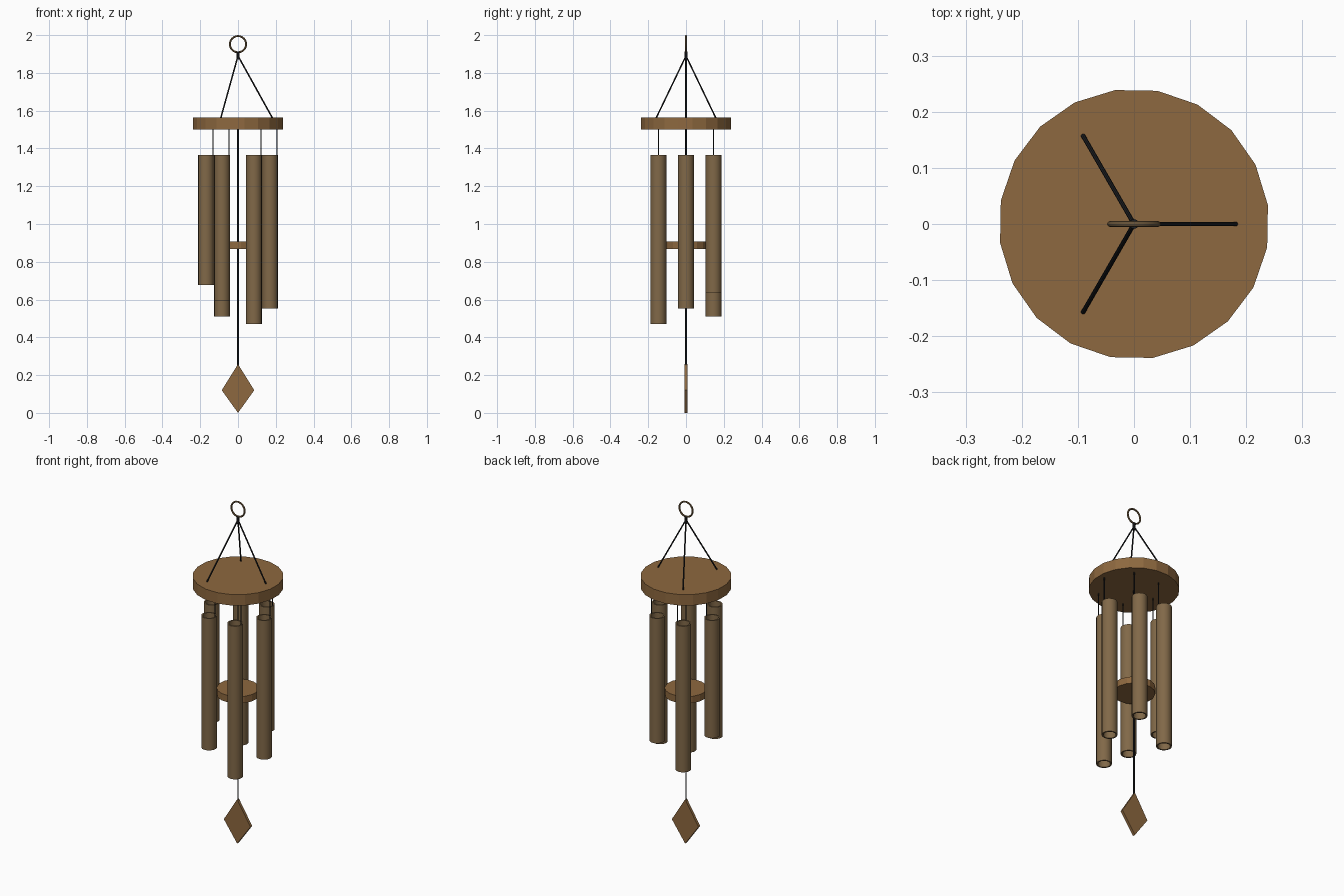
import bpy, bmesh, math
from mathutils import Vector

if "Cube" in bpy.data.objects:
    bpy.data.objects.remove(bpy.data.objects["Cube"])


def material(name, rgb):
    m = bpy.data.materials.new(name)
    m.diffuse_color = (*rgb, 1)
    m.use_nodes = True
    m.node_tree.nodes["Principled BSDF"].inputs["Base Color"].default_value = m.diffuse_color
    return m


WOOD = material("wood", (0.27, 0.14, 0.05))
BRONZE = material("bronze", (0.22, 0.14, 0.065))
CORD = material("cord", (0.012, 0.013, 0.015))


def finish(name, mat, smooth=False):
    ob = bpy.context.object
    ob.name = name
    ob.data.materials.append(mat)
    if smooth:
        bpy.ops.object.shade_smooth_by_angle(angle=math.radians(40))
    return ob


def disc(name, r, z0, z1, sides, turn):
    # turn = angle of the first corner measured from +x
    bpy.ops.mesh.primitive_cylinder_add(vertices=sides, radius=r, depth=z1 - z0,
                                        location=(0, 0, (z0 + z1) / 2),
                                        rotation=(0, 0, turn - math.pi / 2))
    return finish(name, WOOD)


def cord(name, a, b, r=0.004):
    a, b = Vector(a), Vector(b)
    d = b - a
    bpy.ops.mesh.primitive_cylinder_add(vertices=8, radius=r, depth=d.length, location=(a + b) / 2,
                                        rotation=d.to_track_quat('Z', 'Y').to_euler())
    return finish(name, CORD, True)


def tube(name, x, y, z0, z1, r_out=0.042, r_in=0.034, n=16):
    # closed loop profile (outer wall, rim, inner wall, rim) swept round the axis
    bm = bmesh.new()
    profile = [(r_out, z0), (r_out, z1), (r_in, z1), (r_in, z0)]
    rings = [[bm.verts.new((r * math.cos(math.tau * i / n), r * math.sin(math.tau * i / n), z))
              for i in range(n)] for r, z in profile]
    for k in range(4):
        a, b = rings[k], rings[(k + 1) % 4]
        for i in range(n):
            j = (i + 1) % n
            bm.faces.new((a[i], a[j], b[j], b[i]))
    bmesh.ops.recalc_face_normals(bm, faces=bm.faces)
    me = bpy.data.meshes.new(name)
    bm.to_mesh(me)
    bm.free()
    ob = bpy.data.objects.new(name, me)
    bpy.context.collection.objects.link(ob)
    ob.location = (x, y, 0)
    bpy.ops.object.select_all(action='DESELECT')
    ob.select_set(True)
    bpy.context.view_layer.objects.active = ob
    return finish(name, BRONZE, True)


# hanging ring and knot
bpy.ops.mesh.primitive_torus_add(major_radius=0.043, minor_radius=0.005, major_segments=24,
                                 minor_segments=8, location=(0, 0, 1.952),
                                 rotation=(math.pi / 2, 0, 0))
finish("hanging_ring", BRONZE, True)
cord("knot", (0, 0, 1.87), (0, 0, 1.912), 0.009)

# top plate and its three support cords
disc("top_plate", 0.241, 1.50, 1.564, 20, math.radians(8))
for i in range(3):
    a = math.tau * i / 3
    cord(f"support_cord_{i + 1}", (0.183 * math.cos(a), 0.183 * math.sin(a), 1.56), (0, 0, 1.89))

# six chime tubes, each hung by a string at its +x wall
TOP = 1.365
for i, bottom in enumerate((0.552, 0.635, 0.511, 0.677, 0.594, 0.47)):
    a = math.tau * i / 6
    x, y = 0.169 * math.cos(a), 0.169 * math.sin(a)
    tube(f"chime_tube_{i + 1}", x, y, bottom, TOP)
    cord(f"tube_string_{i + 1}", (x + 0.037, y, TOP - 0.005), (x + 0.037, y, 1.505), 0.003)

# striker disc on the central cord
cord("central_cord", (0, 0, 0.25), (0, 0, 1.505))
disc("striker", 0.113, 0.868, 0.908, 16, math.radians(8))

# diamond wind sail
outline = [(0, 0), (0.086, 0.12), (0, 0.258), (-0.086, 0.12)]
me = bpy.data.meshes.new("wind_sail")
bm = bmesh.new()
face = bm.faces.new([bm.verts.new((x, -0.008, z)) for x, z in outline])
ext = bmesh.ops.extrude_face_region(bm, geom=[face])
bmesh.ops.translate(bm, vec=(0, 0.016, 0),
                    verts=[v for v in ext["geom"] if isinstance(v, bmesh.types.BMVert)])
bmesh.ops.recalc_face_normals(bm, faces=bm.faces)
bm.to_mesh(me)
bm.free()
me.materials.append(WOOD)
bpy.context.collection.objects.link(bpy.data.objects.new("wind_sail", me))
